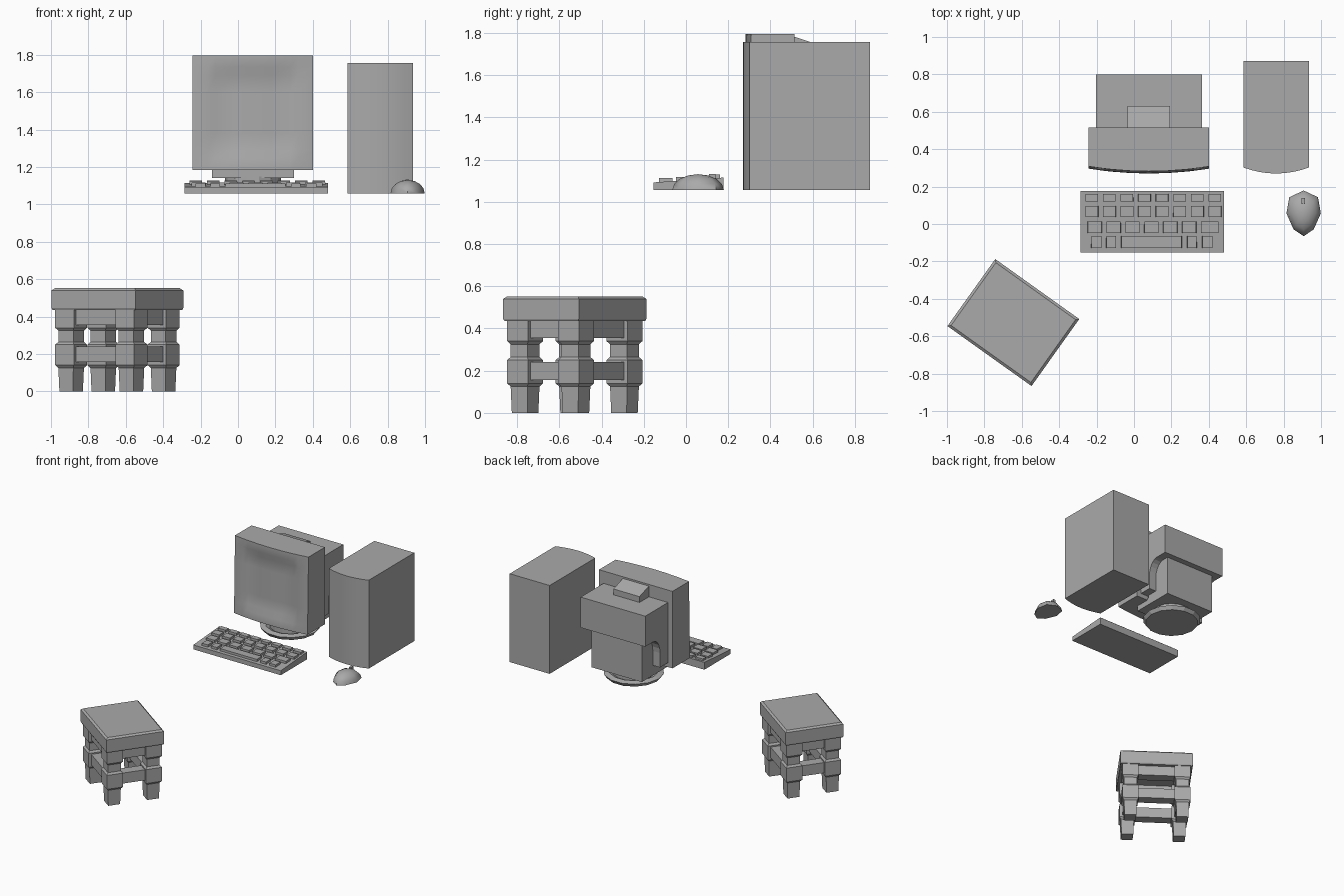
import bpy, bmesh, math
from mathutils import Matrix, Vector

if "Cube" in bpy.data.objects:
    bpy.data.objects.remove(bpy.data.objects["Cube"])

grey = bpy.data.materials.new("plain grey")
grey.use_nodes = True
grey.diffuse_color = (0.4, 0.4, 0.4, 1)
grey.node_tree.nodes["Principled BSDF"].inputs["Base Color"].default_value = (0.4, 0.4, 0.4, 1)


def finish(name, bm, smooth=None):
    bmesh.ops.recalc_face_normals(bm, faces=bm.faces)
    mesh = bpy.data.meshes.new(name)
    bm.to_mesh(mesh)
    bm.free()
    mesh.materials.append(grey)
    obj = bpy.data.objects.new(name, mesh)
    bpy.context.collection.objects.link(obj)
    if smooth:
        bpy.ops.object.select_all(action='DESELECT')
        obj.select_set(True)
        bpy.context.view_layer.objects.active = obj
        bpy.ops.object.shade_smooth_by_angle(angle=math.radians(smooth))
    return obj


def add_box(bm, x, y, z):
    """Axis-aligned box from (min, max) pairs."""
    lo, hi = Vector((x[0], y[0], z[0])), Vector((x[1], y[1], z[1]))
    mat = Matrix.Translation((lo + hi) / 2) @ Matrix.Diagonal((*(hi - lo), 1))
    return bmesh.ops.create_cube(bm, size=1, matrix=mat)["verts"]


def prism(bm, points, move):
    """Extrude a flat outline of 3D points along a vector."""
    face = bm.faces.new([bm.verts.new(p) for p in points])
    out = bmesh.ops.extrude_face_region(bm, geom=[face])["geom"]
    bmesh.ops.translate(bm, vec=move, verts=[v for v in out if isinstance(v, bmesh.types.BMVert)])


def side_prism(name, profile, x0, x1):
    bm = bmesh.new()
    prism(bm, [(x0, y, z) for y, z in profile], (x1 - x0, 0, 0))
    return finish(name, bm)


def add_stack(bm, cx, cy, rings):
    """Square post lofted through (half width x, half width y, height) rings."""
    prev = None
    for hx, hy, z in rings:
        ring = [bm.verts.new((cx + sx * hx, cy + sy * hy, z))
                for sx, sy in ((-1, -1), (1, -1), (1, 1), (-1, 1))]
        if prev:
            for i in range(4):
                j = (i + 1) % 4
                bm.faces.new((prev[i], prev[j], ring[j], ring[i]))
        else:
            bm.faces.new(ring[::-1])
        prev = ring
    bm.faces.new(prev)


# Computer tower with a bowed front
bm = bmesh.new()
outline = [(0.935, 0.872, 1.057), (0.585, 0.872, 1.057)]
for i in range(9):
    t = i / 4 - 1
    outline.append((0.76 + 0.175 * t, 0.27 + 0.032 * t * t, 1.057))
prism(bm, outline, (0, 0, 0.7))
finish("computer_tower", bm, 30)

# Monitor front shell: bowed, slightly tilted face with a soft screen recess
CX = 0.08
xs = [-0.322, -0.24, -0.2, -0.1, 0, 0.1, 0.2, 0.24, 0.322]
zs = [1.185, 1.245, 1.29, 1.38, 1.49, 1.6, 1.69, 1.735, 1.795]
bm = bmesh.new()
grid = []
for j, z in enumerate(zs):
    row = []
    for i, x in enumerate(xs):
        edge = min(i, j, 8 - i, 8 - j)
        recess = 0.018 if edge >= 2 else 0
        y = 0.27 + 0.026 * (x / 0.322) ** 2 + 0.012 * (z - 1.185) / 0.61 + recess
        row.append(bm.verts.new((CX + x, y, z)))
    grid.append(row)
for j in range(8):
    for i in range(8):
        bm.faces.new((grid[j][i], grid[j][i + 1], grid[j + 1][i + 1], grid[j + 1][i]))
rim = [e for e in bm.edges if e.is_boundary]
out = bmesh.ops.extrude_edge_only(bm, edges=rim)["geom"]
for v in out:
    if isinstance(v, bmesh.types.BMVert):
        v.co.y = 0.515
bmesh.ops.contextual_create(bm, geom=[e for e in out if isinstance(e, bmesh.types.BMEdge) and e.is_boundary])
finish("monitor_shell", bm, 35)

# Monitor rear housing with a curved underside, lower body and top bump
housing = [(0.505, 1.697), (0.8, 1.697), (0.8, 1.455)]
for i in range(6):
    a = math.radians(18 * i)
    housing.append((0.70 - 0.085 * math.sin(a), 1.335 + 0.12 * math.cos(a)))
housing += [(0.615, 1.22), (0.505, 1.22)]
side_prism("monitor_rear_housing", housing, -0.203, 0.363)
side_prism("monitor_lower_body", [(0.40, 1.14), (0.753, 1.14), (0.753, 1.47), (0.53, 1.47),
                                  (0.53, 1.2), (0.40, 1.2)], CX - 0.22, CX + 0.22)
side_prism("monitor_top_bump", [(0.505, 1.69), (0.632, 1.69), (0.632, 1.743), (0.505, 1.785)],
           -0.035, 0.193)

# Round swivel stand
bm = bmesh.new()
profile = [(0, 1.057), (0.2, 1.057), (0.22, 1.085), (0.18, 1.095), (0.15, 1.08), (0.15, 1.15), (0, 1.15)]
verts = [bm.verts.new((r, 0, z)) for r, z in profile]
edges = [bm.edges.new(p) for p in zip(verts, verts[1:])]
bmesh.ops.spin(bm, geom=verts + edges, axis=(0, 0, 1), cent=(0, 0, 0), angle=math.tau, steps=14)
bmesh.ops.remove_doubles(bm, verts=bm.verts, dist=0.0005)
bmesh.ops.translate(bm, vec=(CX, 0.54, 0), verts=bm.verts)
finish("monitor_stand", bm)

# Keyboard: wedge base and four rows of keys
side_prism("keyboard_base", [(-0.153, 1.057), (0.177, 1.057), (0.177, 1.115), (-0.153, 1.092)],
           -0.285, 0.482)
bm = bmesh.new()


def key(x0, x1, y0, y1):
    top = 1.092 + 0.07 * ((y0 + y1) / 2 + 0.153) + 0.016
    box = add_box(bm, (x0, x1), (y0, y1), (1.08, top))
    for v in box:
        if v.co.z > top - 0.001:
            v.co.x += 0.003 if v.co.x < (x0 + x1) / 2 else -0.003


for i in range(8):
    x = -0.262 + 0.094 * i
    key(x, x + 0.072, 0.12, 0.16)
    key(x, x + 0.073, 0.037, 0.095)
for i in range(7):
    x = -0.25 + 0.101 * i
    key(x, x + (0.098 if i == 6 else 0.08), -0.047, 0.014)
for x0, x1 in ((-0.23, -0.172), (-0.15, -0.094), (-0.07, 0.257), (0.283, 0.337), (0.363, 0.422)):
    key(x0, x1, -0.128, -0.065)
finish("keyboard_keys", bm)

# Mouse: egg-shaped half dome with a small wheel
bm = bmesh.new()
bmesh.ops.create_uvsphere(bm, u_segments=8, v_segments=8, radius=1)
bmesh.ops.bisect_plane(bm, geom=bm.verts[:] + bm.edges[:] + bm.faces[:],
                       plane_co=(0, 0, 0), plane_no=(0, 0, -1), clear_outer=True)
bmesh.ops.contextual_create(bm, geom=[e for e in bm.edges if e.is_boundary])
for v in bm.verts:
    x, y, z = v.co
    x *= 1 + 0.25 * y * (1 if abs(y) < 0.9 else 0)
    v.co = (0.907 + 0.092 * x, 0.057 + 0.122 * y, 1.057 + 0.074 * z)
finish("mouse_body", bm, 50)
bm = bmesh.new()
add_box(bm, (0.896, 0.914), (0.108, 0.14), (1.09, 1.132))
finish("mouse_wheel", bm)

# Stool, built square and then turned into place
stool = []
bm = bmesh.new()
add_stack(bm, 0, 0, [(0.272, 0.215, 0.435), (0.276, 0.22, 0.445), (0.276, 0.22, 0.54), (0.262, 0.206, 0.552)])
stool.append(finish("stool_seat", bm))
leg = [(0.045, 0), (0.049, 0.125), (0.061, 0.14), (0.061, 0.25), (0.049, 0.265),
       (0.049, 0.325), (0.061, 0.34), (0.061, 0.436)]
PX, PY = 0.198, 0.148
for sx, side in ((-1, "left"), (1, "right")):
    for sy, end in ((-1, "front"), (1, "back")):
        bm = bmesh.new()
        add_stack(bm, sx * PX, sy * PY, [(w, w, z) for w, z in leg])
        stool.append(finish(f"stool_leg_{end}_{side}", bm))
for level, z in (("lower", (0.157, 0.24)), ("upper", (0.355, 0.436))):
    for s in (-1, 1):
        bm = bmesh.new()
        add_box(bm, (-PX, PX), (s * PY - 0.04, s * PY + 0.04), z)
        stool.append(finish(f"stool_{level}_long_rail", bm))
        bm = bmesh.new()
        add_box(bm, (s * PX - 0.04, s * PX + 0.04), (-PY, PY), z)
        stool.append(finish(f"stool_{level}_short_rail", bm))
turn = Matrix.Translation((-0.645, -0.527, 0)) @ Matrix.Rotation(math.radians(-35.5), 4, 'Z')
for obj in stool:
    obj.data.transform(turn)
